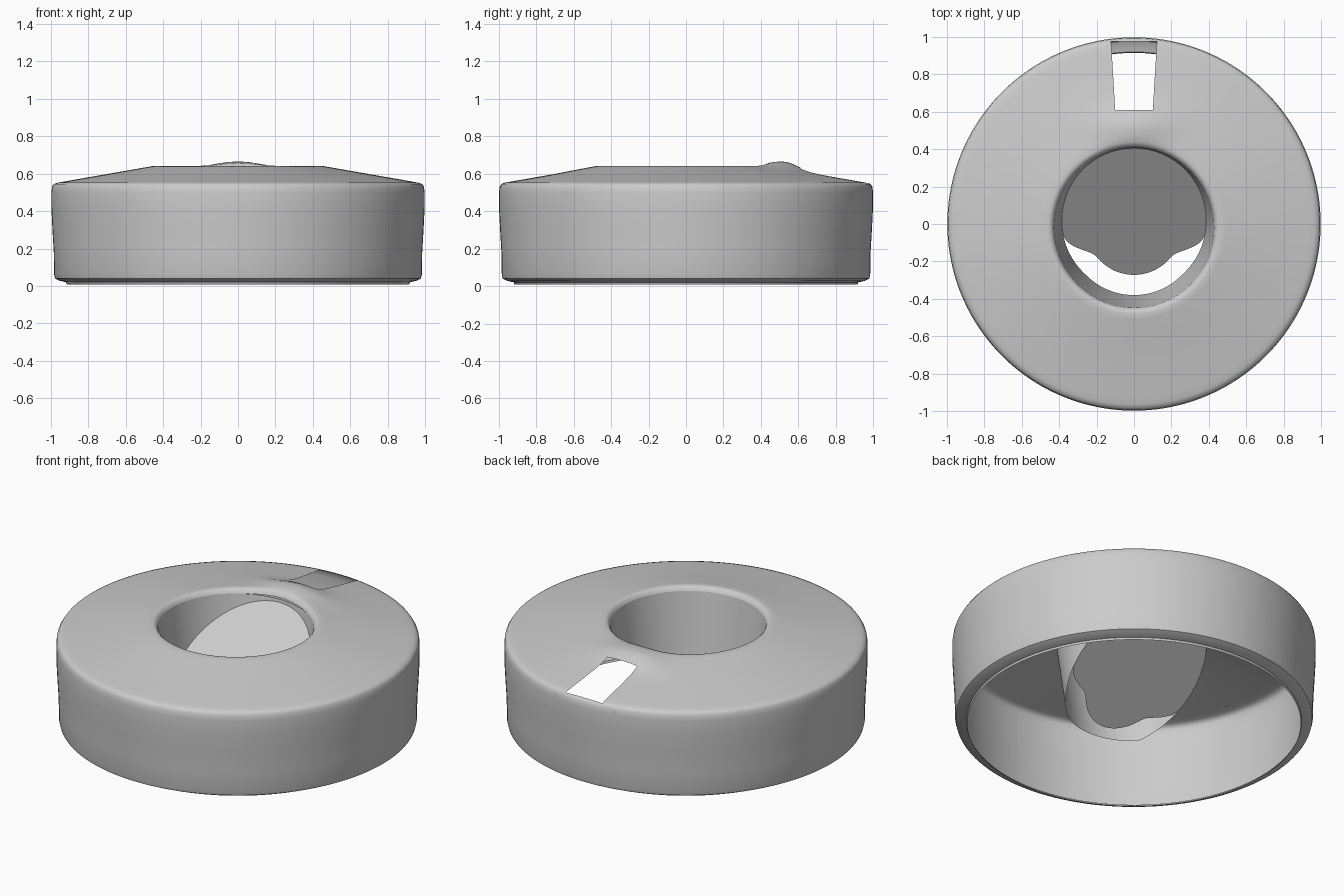
import bpy, bmesh, math
from mathutils import Vector

if "Cube" in bpy.data.objects:
    bpy.data.objects.remove(bpy.data.objects["Cube"])

N = 160      # segments round the lid
CY = -0.02   # centre of the well along y


def smooth(a, b, v):
    t = min(1, max(0, (v - a) / (b - a)))
    return t * t * (3 - 2 * t)


def loft(bm, rings, closed=True):
    """Join successive rings of points with quads."""
    vs = [[bm.verts.new(p) for p in ring] for ring in rings]
    for a, b in zip(vs, vs[1:]):
        for i in range(N):
            j = (i + 1) % N
            bm.faces.new((a[i], a[j], b[j], b[i]))
    return vs


def finish(bm, name):
    bmesh.ops.remove_doubles(bm, verts=bm.verts, dist=1e-5)
    me = bpy.data.meshes.new(name)
    bm.to_mesh(me)
    bm.free()
    ob = bpy.data.objects.new(name, me)
    bpy.context.collection.objects.link(ob)
    bpy.context.view_layer.objects.active = ob
    ob.select_set(True)
    bpy.ops.object.shade_smooth_by_angle(angle=math.radians(40))
    ob.select_set(False)
    return ob


angles = [2 * math.pi * i / N for i in range(N)]


def raised(x, y):
    """Low hump between the well and the vent slot."""
    return 0.038 * math.exp(-(x / 0.2) ** 2 - ((y - 0.53) / 0.1) ** 2)


# Thin outer shell: bottom flange, side wall, sloping top, rolled lip
profile = [(0.915, 0.008), (0.92, 0.02), (0.955, 0.028), (0.978, 0.04), (0.983, 0.06),
           (0.985, 0.18), (0.992, 0.3), (0.998, 0.42), (0.998, 0.5), (0.994, 0.53),
           (0.985, 0.545), (0.965, 0.552)]
profile += [(0.965 - 0.505 * k / 16, 0.552 + 0.088 * k / 16) for k in range(1, 17)]
profile += [(0.445, 0.637), (0.435, 0.628), (0.428, 0.615)]
bm = bmesh.new()
rings = []
for r, z in profile:
    shift = CY * smooth(0.75, 0.45, r) if r < 0.75 else 0
    shift = CY * (1 - smooth(0.45, 0.75, r))
    ring = []
    for t in angles:
        x, y = r * math.cos(t), r * math.sin(t) + shift
        ring.append((x, y, z + (raised(x, y) if z > 0.55 else 0)))
    rings.append(ring)
loft(bm, rings)

# Vent slot cut through the top at the back
cuts = [((0.1, 0.6, 0), (1, -0.06, 0)), ((-0.1, 0.6, 0), (-1, -0.06, 0)),
        ((0, 0.61, 0), (0, 1, 0)), ((0, 0.975, 0), (0, 1, 0))]
for co, no in cuts:
    bmesh.ops.bisect_plane(bm, geom=bm.verts[:] + bm.edges[:] + bm.faces[:],
                           plane_co=co, plane_no=no, dist=1e-5)
slot = []
for f in bm.faces:
    c = f.calc_center_median()
    if c.z > 0.545 and 0.61 < c.y < 0.975 and abs(c.x) < 0.1 + 0.06 * (c.y - 0.6):
        slot.append(f)
bmesh.ops.delete(bm, geom=slot, context='FACES')
finish(bm, "lid_shell")


# Well: tapered wall cut off along a sloping floor
def floor_z(y):
    return 0.11 + (y + 0.27) * 0.72


def wall_r(z):
    return 0.36 + 0.068 * (z - 0.11) / 0.505


def wall_bottom(t):
    z = 0.3
    for _ in range(20):
        z = min(0.61, max(0.11, floor_z(wall_r(z) * math.sin(t) + CY)))
    return z


def point(r, t, z):
    return (r * math.cos(t), r * math.sin(t) + CY, z)


bm = bmesh.new()
rings = []
for k in range(13):
    ring = []
    for t in angles:
        z = 0.615 + (wall_bottom(t) - 0.615) * k / 12
        ring.append(point(wall_r(z), t, z))
    rings.append(ring)
loft(bm, rings)
finish(bm, "well_wall")

# Sloping floor: meets the wall at the back, leaves a crescent gap at the front
bm = bmesh.new()
rings = []
for k in range(13):
    s = 1 - k / 12 * 0.995
    ring = []
    for t in angles:
        gap = 1 - 0.3 * smooth(0.1, 0.6, -math.sin(t))
        r = wall_r(wall_bottom(t)) * gap * s
        x, y, _ = point(r, t, 0)
        ring.append((x, y, floor_z(y)))
    rings.append(ring)
vs = loft(bm, rings)
bm.faces.new(vs[-1])
finish(bm, "well_floor")
